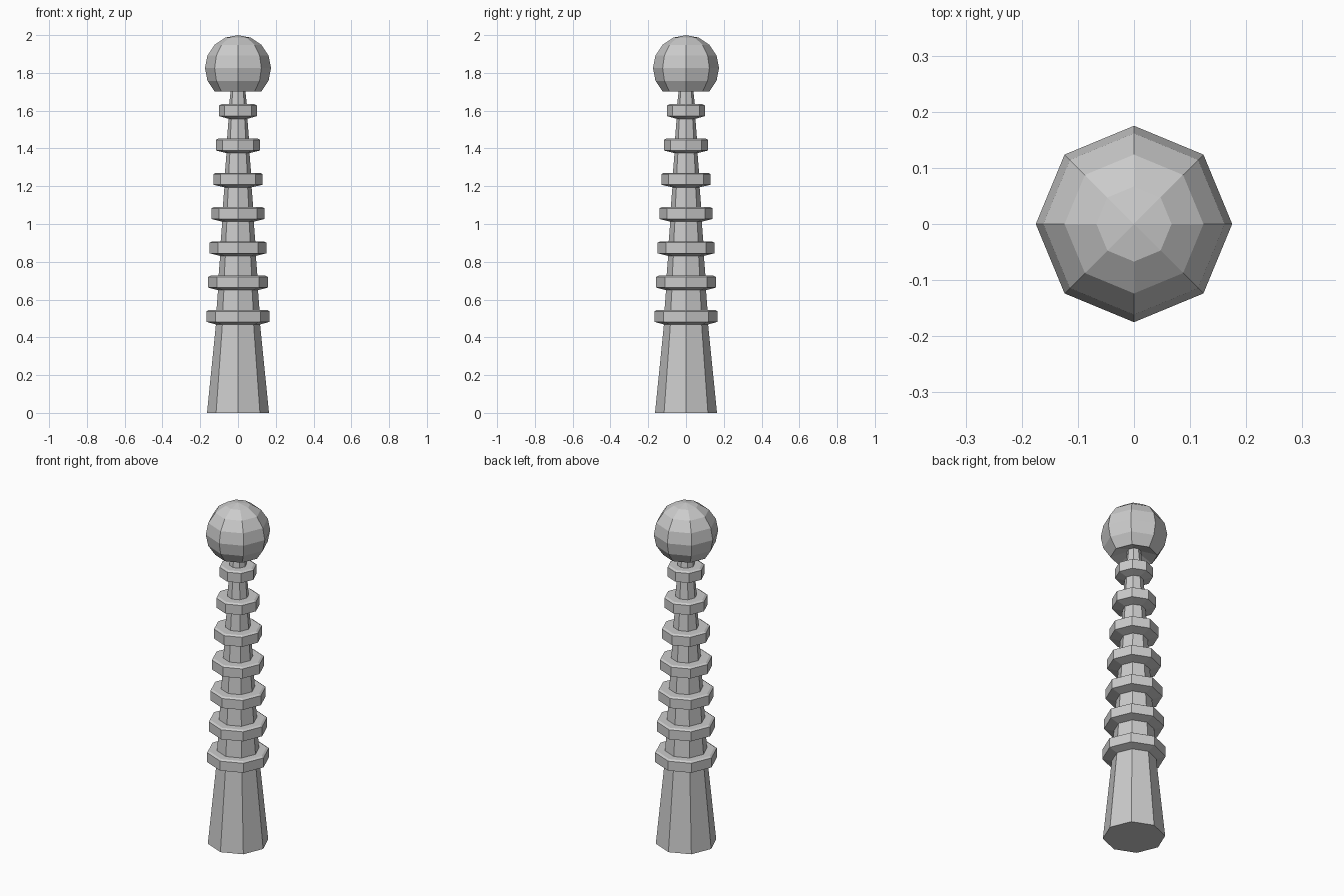
import bpy, bmesh
from math import sin, cos, pi, radians

if "Cube" in bpy.data.objects:
    bpy.data.objects.remove(bpy.data.objects["Cube"])

SIDES = 8


def lathe(name, profile):
    """Revolve a bottom-to-top (radius, z) profile into a flat-faced octagonal solid."""
    bm = bmesh.new()
    loops = []
    for r, z in profile:
        if r < 1e-6:
            loops.append([bm.verts.new((0, 0, z))])
        else:
            loops.append([bm.verts.new((r * cos(2 * pi * i / SIDES),
                                        r * sin(2 * pi * i / SIDES), z))
                          for i in range(SIDES)])
    for a, b in zip(loops, loops[1:]):
        for i in range(SIDES):
            j = (i + 1) % SIDES
            quad = [a[i % len(a)], a[j % len(a)], b[j % len(b)], b[i % len(b)]]
            bm.faces.new(list(dict.fromkeys(quad)))
    if len(loops[0]) > 1:
        bm.faces.new(loops[0][::-1])
    bmesh.ops.recalc_face_normals(bm, faces=bm.faces)
    mesh = bpy.data.meshes.new(name)
    bm.to_mesh(mesh)
    bm.free()
    obj = bpy.data.objects.new(name, mesh)
    bpy.context.collection.objects.link(obj)
    return obj


# Handle: tapered grip, then seven shrinking collars
collar_radii = [0.167, 0.158, 0.15, 0.141, 0.13, 0.117, 0.1]
profile = [(0.164, 0)]
for k, r in enumerate(collar_radii):
    z = 0.468 + 0.1815 * k
    core = 0.117 - 0.0112 * k
    profile += [(core, z), (r, z + 0.014), (r, z + 0.07),
                (r - 0.012, z + 0.077), (core - 0.003, z + 0.077)]
profile += [(0.036, 1.73)]

# Ball: sphere cut off below, its underside hollowed up to the neck
R, CZ = 0.175, 1.825
ball = [(R * sin(radians(a)), CZ + R * cos(radians(a)))
        for a in (135, 112.5, 90, 67.5, 45, 22.5, 0)]
lathe("ringed_handle_with_ball", profile + ball)
